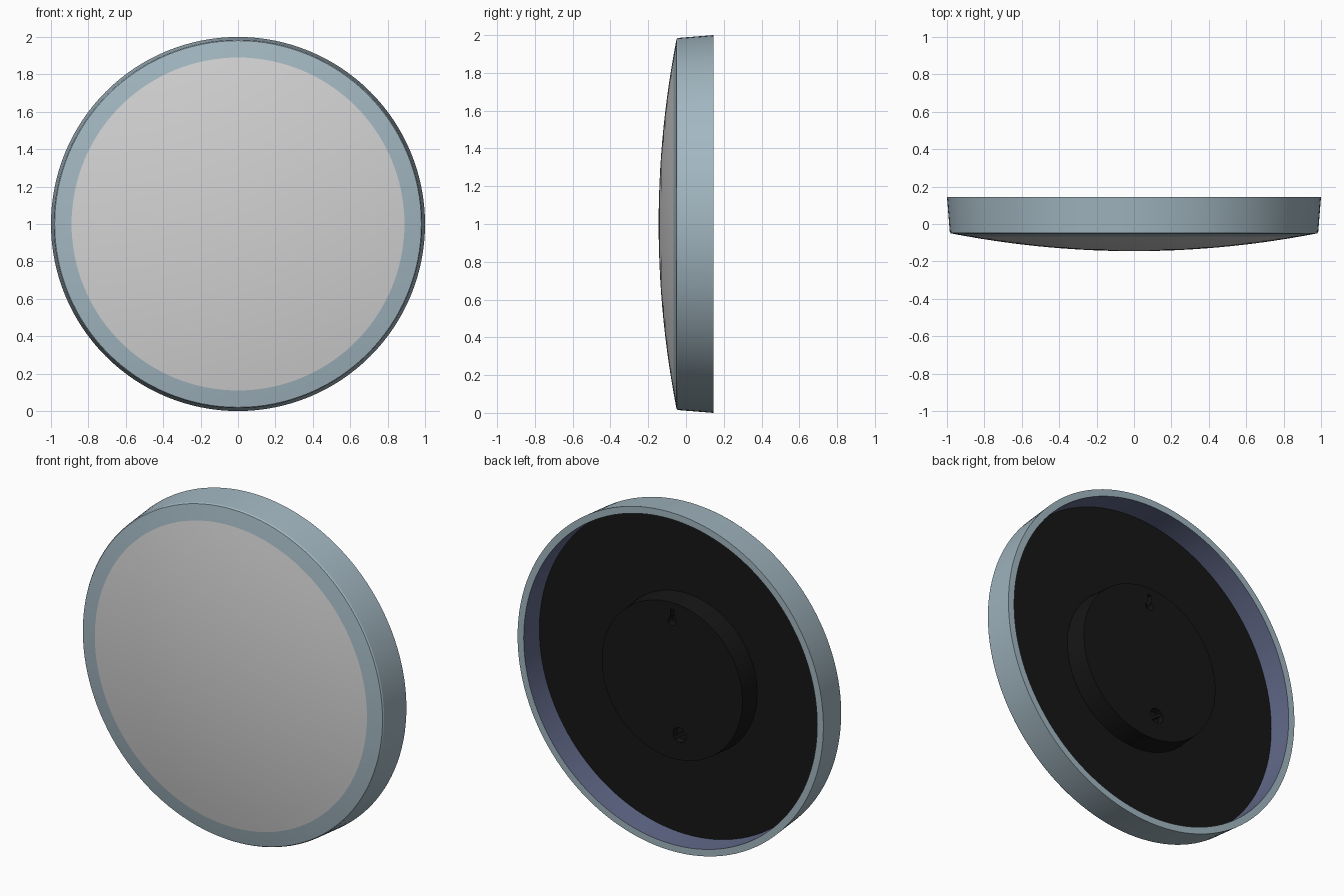
import bpy, bmesh, math
from mathutils import Matrix

if "Cube" in bpy.data.objects:
    bpy.data.objects.remove(bpy.data.objects["Cube"])

SEG = 128
CENTRE_Z = 1.0


def material(name, rgb):
    m = bpy.data.materials.new(name)
    m.diffuse_color = (*[c ** 2.2 for c in rgb], 1)
    m.use_nodes = True
    m.node_tree.nodes["Principled BSDF"].inputs["Base Color"].default_value = m.diffuse_color
    return m


GREY = material("diffuser grey", (0.82, 0.82, 0.82))
BLUE = material("rim blue grey", (0.63, 0.71, 0.75))
SLATE = material("inner wall slate", (0.38, 0.41, 0.53))
BLACK = material("back black", (0.11, 0.11, 0.11))


def finish(bm, name, mats):
    mesh = bpy.data.meshes.new(name)
    bm.to_mesh(mesh)
    bm.free()
    ob = bpy.data.objects.new(name, mesh)
    bpy.context.collection.objects.link(ob)
    for m in mats:
        mesh.materials.append(m)
    return ob


def smooth(ob):
    bpy.ops.object.select_all(action='DESELECT')
    ob.select_set(True)
    bpy.context.view_layer.objects.active = ob
    bpy.ops.object.shade_smooth_by_angle(angle=math.radians(25))


def lathe(name, profile, mats):
    """Spin (radius, y) points around the y axis."""
    bm = bmesh.new()
    verts = [bm.verts.new((r, y, 0)) for r, y in profile]
    edges = [bm.edges.new(p) for p in zip(verts, verts[1:])]
    bmesh.ops.spin(bm, geom=verts + edges, cent=(0, 0, 0), axis=(0, 1, 0),
                   angle=2 * math.pi, steps=SEG, use_merge=False)
    bmesh.ops.remove_doubles(bm, verts=bm.verts, dist=1e-5)
    bmesh.ops.recalc_face_normals(bm, faces=bm.faces)
    bmesh.ops.translate(bm, verts=bm.verts, vec=(0, 0, CENTRE_Z))
    return finish(bm, name, mats)


def dome_y(r):
    return -0.145 + 0.099 * r * r


# Domed light diffuser, closed by a flat inner face
dome_pts = [(0.89 * i / 12, dome_y(0.89 * i / 12)) for i in range(13)]
smooth(lathe("diffuser", dome_pts + [(0.89, -0.03), (0, -0.03)], [GREY]))

# Rim: front band follows the dome, tapered outside wall, hollow back
band = [(r, dome_y(r)) for r in (0.89, 0.92, 0.95, 0.98)]
rim = lathe("rim", [(0.89, -0.02)] + band +
            [(0.985, -0.042), (1.0, 0.145), (0.96, 0.145), (0.955, -0.02), (0.89, -0.02)],
            [BLUE, SLATE])
for f in rim.data.polygons:
    c = f.center
    radius = math.hypot(c.x, c.z - CENTRE_Z)
    if 0.95 < radius < 0.965 and abs(f.normal.y) < 0.5 and c.y > 0:
        f.material_index = 1
smooth(rim)

# Recessed back panel
smooth(lathe("back_panel", [(0, -0.02), (0.956, -0.02), (0.956, 0.005), (0, 0.005)], [BLACK]))

# Mounting hub with a keyhole and a cable hole
hub = lathe("mounting_hub", [(0, 0), (0.47, 0), (0.46, 0.13), (0, 0.13)], [BLACK])


def cutter(name, x, z, radius, sides, slot=None):
    bm = bmesh.new()
    bmesh.ops.create_cone(bm, cap_ends=True, segments=sides, radius1=radius, radius2=radius,
                          depth=0.08, matrix=Matrix.Translation((x, 0.13, z)) @
                          Matrix.Rotation(math.pi / 2, 4, 'X'))
    if slot:
        w, h = slot
        bmesh.ops.create_cube(bm, size=1, matrix=Matrix.Translation((x, 0.13, z + h / 2)) @
                              Matrix.Diagonal((w, 0.078, h, 1)))
    ob = finish(bm, name, [BLACK])
    ob.hide_render = True
    ob.hide_set(True)
    mod = hub.modifiers.new(name, 'BOOLEAN')
    mod.operation = 'DIFFERENCE'
    mod.solver = 'EXACT'
    mod.use_self = True
    mod.object = ob


smooth(hub)
cutter("keyhole_cutter", 0, 1.35, 0.026, 16, (0.022, 0.07))
cutter("cable_hole_cutter", -0.05, 0.69, 0.045, 12)

# Screw bar across the cable hole
bm = bmesh.new()
bmesh.ops.create_cube(bm, size=1, matrix=Matrix.Translation((-0.05, 0.108, 0.69)) @
                      Matrix.Rotation(0.6, 4, 'Y') @ Matrix.Diagonal((0.09, 0.036, 0.018, 1)))
finish(bm, "cable_hole_bar", [BLACK])
